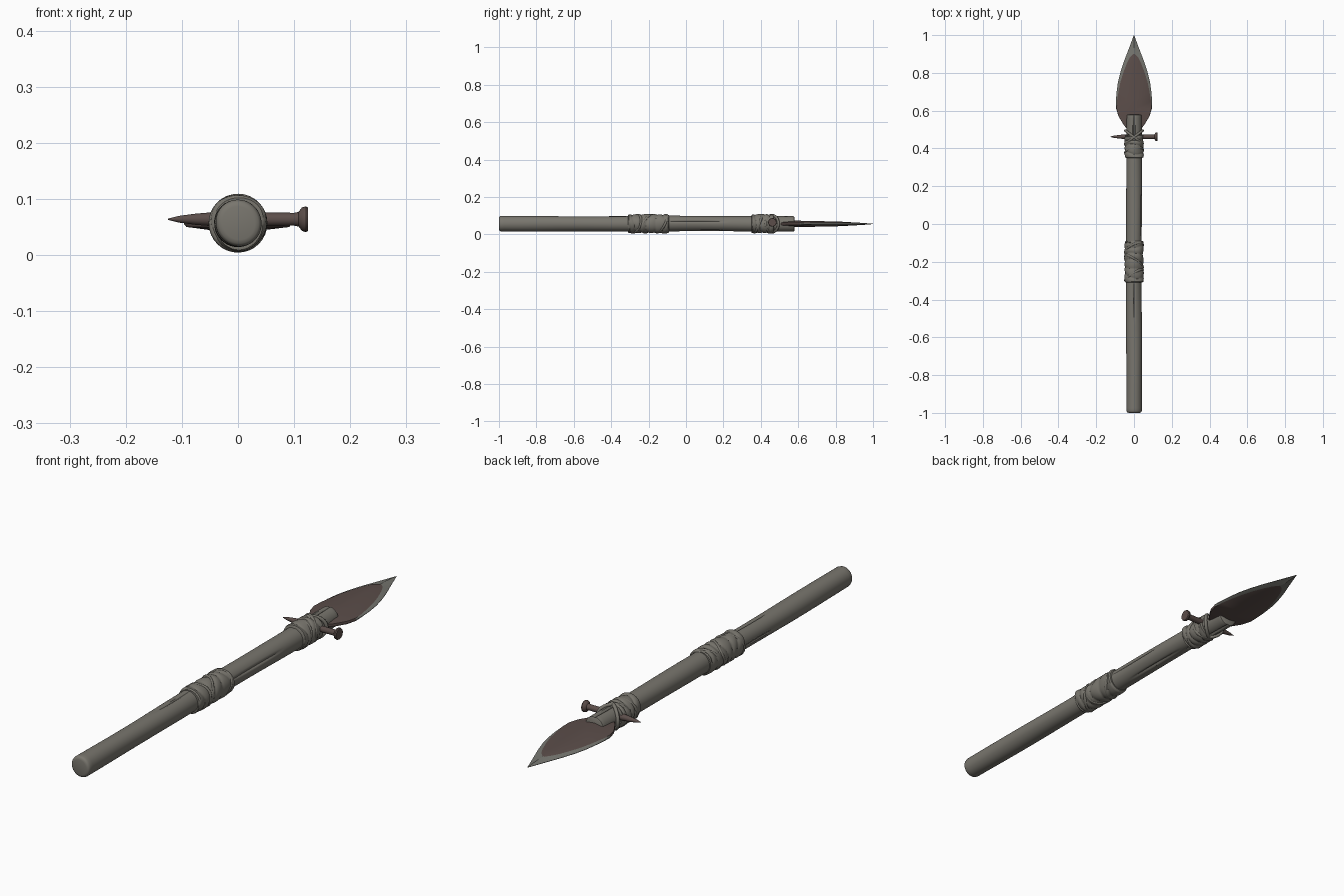
import bpy, bmesh
from math import sin, cos, pi, sqrt, exp, radians

if "Cube" in bpy.data.objects:
    bpy.data.objects.remove(bpy.data.objects["Cube"], do_unlink=True)

AXIS_Z = 0.057


def material(name, rgb):
    m = bpy.data.materials.new(name)
    m.use_nodes = True
    m.diffuse_color = (*rgb, 1)
    bsdf = m.node_tree.nodes["Principled BSDF"]
    bsdf.inputs["Base Color"].default_value = (*rgb, 1)
    bsdf.inputs["Roughness"].default_value = 0.8
    return m


WOOD = material("weathered grey", (0.19, 0.18, 0.155))
RUST = material("rusty brown", (0.105, 0.075, 0.068))
STEEL = material("worn steel edge", (0.18, 0.18, 0.16))


def finish(bm, name, mats, angle=40):
    bmesh.ops.recalc_face_normals(bm, faces=bm.faces)
    mesh = bpy.data.meshes.new(name)
    bm.to_mesh(mesh)
    bm.free()
    for m in mats:
        mesh.materials.append(m)
    ob = bpy.data.objects.new(name, mesh)
    bpy.context.collection.objects.link(ob)
    bpy.ops.object.select_all(action='DESELECT')
    ob.select_set(True)
    bpy.context.view_layer.objects.active = ob
    bpy.ops.object.shade_smooth_by_angle(angle=radians(angle))
    return ob


def tube(name, stations, segs, radius, mat):
    """Capped tube along y whose radius depends on position and angle."""
    bm = bmesh.new()
    rings = []
    for y in stations:
        ring = []
        for k in range(segs):
            a = 2 * pi * k / segs
            r = radius(y, a)
            ring.append(bm.verts.new((r * cos(a), y, r * sin(a))))
        rings.append(ring)
    for p, q in zip(rings, rings[1:]):
        for k in range(segs):
            n = (k + 1) % segs
            bm.faces.new((p[k], p[n], q[n], q[k]))
    bm.faces.new(rings[0])
    bm.faces.new(rings[-1])
    ob = finish(bm, name, [mat])
    ob.location.z = AXIS_Z
    return ob


def span(a, b, n):
    return [a + (b - a) * i / n for i in range(n + 1)]


# Wooden shaft: rounded ends, slight waviness and lengthwise splits
# each split: angle, centre y, half length, depth
SPLITS = [(pi / 2, 0.47, 0.13, 0.012), (-pi / 2, 0.45, 0.15, 0.012),
          (1.55, -0.4, 0.13, 0.006), (0.3, 0.05, 0.18, 0.006),
          (-1.2, 0.15, 0.16, 0.006), (3.3, -0.4, 0.2, 0.005)]


def shaft_radius(y, a):
    r = 0.0412 + 0.0012 * sin(5 * y + a) + 0.0008 * sin(9 * y + 2 * a)
    for ang, yc, half, depth in SPLITS:
        t = (y - yc) / half
        if abs(t) < 1:
            d = (a - ang + pi) % (2 * pi) - pi
            r -= depth * (1 - t * t) * exp(-(d / 0.09) ** 2)
    for end, rim in ((y + 1, 0.012), (0.58 - y, 0.006)):
        if end < rim:
            r -= rim * (1 - sqrt(max(0, 1 - (1 - end / rim) ** 2)))
    return r


tube("shaft", [-1, -0.998, -0.995] + span(-0.988, 0.574, 110) + [0.577, 0.58],
     64, shaft_radius, WOOD)


# Cloth bindings: overlapping slanted turns
def binding(name, y0, y1, turns):
    length = y1 - y0

    def radius(y, a):
        t = (y - y0) / length
        slant = 0.3 * sin(a + 5 * t) + 0.15 * sin(2 * a - 9 * t)
        ridge = abs(sin(pi * (t * turns + slant)))
        r = 0.0455 + 0.0055 * sqrt(ridge) + 0.0012 * sin(3 * a + 7 * t)
        return r - 0.004 * (t < 0.001 or t > 0.999)
    tube(name, span(y0, y1, 44), 48, radius, WOOD)


binding("grip_binding", -0.31, -0.09, 6)
binding("head_binding", 0.35, 0.47, 4)


# Loose strands that circle the shaft at a slant
def strand(name, y, tilt, phase, thick=0.007):
    cu = bpy.data.curves.new(name, 'CURVE')
    cu.dimensions = '3D'
    cu.bevel_depth = thick
    cu.bevel_resolution = 3
    sp = cu.splines.new('POLY')
    n = 32
    sp.points.add(n - 1)
    for k, p in enumerate(sp.points):
        a = 2 * pi * k / n
        p.co = (0.0455 * cos(a), y + tilt * cos(a - phase), 0.0455 * sin(a), 1)
    sp.use_cyclic_u = True
    cu.materials.append(WOOD)
    ob = bpy.data.objects.new(name, cu)
    ob.location.z = AXIS_Z
    bpy.context.collection.objects.link(ob)


for i, (y, tilt, phase) in enumerate([
        (-0.27, 0.03, 0.4), (-0.2, 0.035, 2.6), (-0.13, 0.03, 0.9),
        (0.385, 0.02, 1.2), (0.46, 0.034, 0), (0.46, 0.034, pi)]):
    strand("strand_%d" % (i + 1), y, tilt, phase)


# Nail driven crosswise through the binding
NAIL = [(-0.125, 0.021), (-0.121, 0.023), (-0.114, 0.021), (-0.108, 0.013),
        (-0.1, 0.0115), (0.045, 0.0125), (0.075, 0.01), (0.105, 0.006),
        (0.125, 0.001)]
nail_radius = dict(NAIL)
nail = tube("nail", [y for y, r in NAIL], 20, lambda y, a: nail_radius[y], RUST)
nail.rotation_euler = (0, 0, pi / 2)
nail.location = (0, 0.462, 0.064)

# Leaf-shaped blade: y, half width, rusty half width, half thickness
BLADE = [(0.5, 0.035, 0.034, 0.018), (0.53, 0.058, 0.057, 0.018),
         (0.57, 0.082, 0.081, 0.018), (0.61, 0.094, 0.092, 0.017),
         (0.65, 0.096, 0.09, 0.016), (0.7, 0.092, 0.082, 0.015),
         (0.75, 0.085, 0.072, 0.014), (0.8, 0.073, 0.057, 0.013),
         (0.85, 0.057, 0.038, 0.011), (0.88, 0.046, 0.023, 0.009),
         (0.9, 0.038, 0.004, 0.008), (0.95, 0.019, 0.002, 0.005),
         (1.0, 0.001, 0.0002, 0.001)]
bm = bmesh.new()
rows = []
for y, w, inner, h in BLADE:
    mid = 0.0025 * (y < 0.99)
    shoulder = mid + (h - mid) * (1 - inner / w) * 0.7 + 0.003 * (y < 0.9)
    shoulder = min(shoulder, h)
    zc = 0.056
    half = [(-w, mid * 0.3), (-inner, shoulder), (0, h), (inner, shoulder), (w, mid * 0.3)]
    loop = half + [(x, -z) for x, z in reversed(half)]
    rows.append([bm.verts.new((x, y, zc + z)) for x, z in loop])
for i, (p, q) in enumerate(zip(rows, rows[1:])):
    for k in range(len(p)):
        n = (k + 1) % len(p)
        f = bm.faces.new((p[k], p[n], q[n], q[k]))
        rusty = k % 5 in (1, 2) and BLADE[i][0] < 0.89
        f.material_index = 0 if rusty or BLADE[i][0] < 0.6 else 1
bm.faces.new(rows[0])
bm.faces.new(rows[-1])
finish(bm, "blade", [RUST, STEEL], 30)
